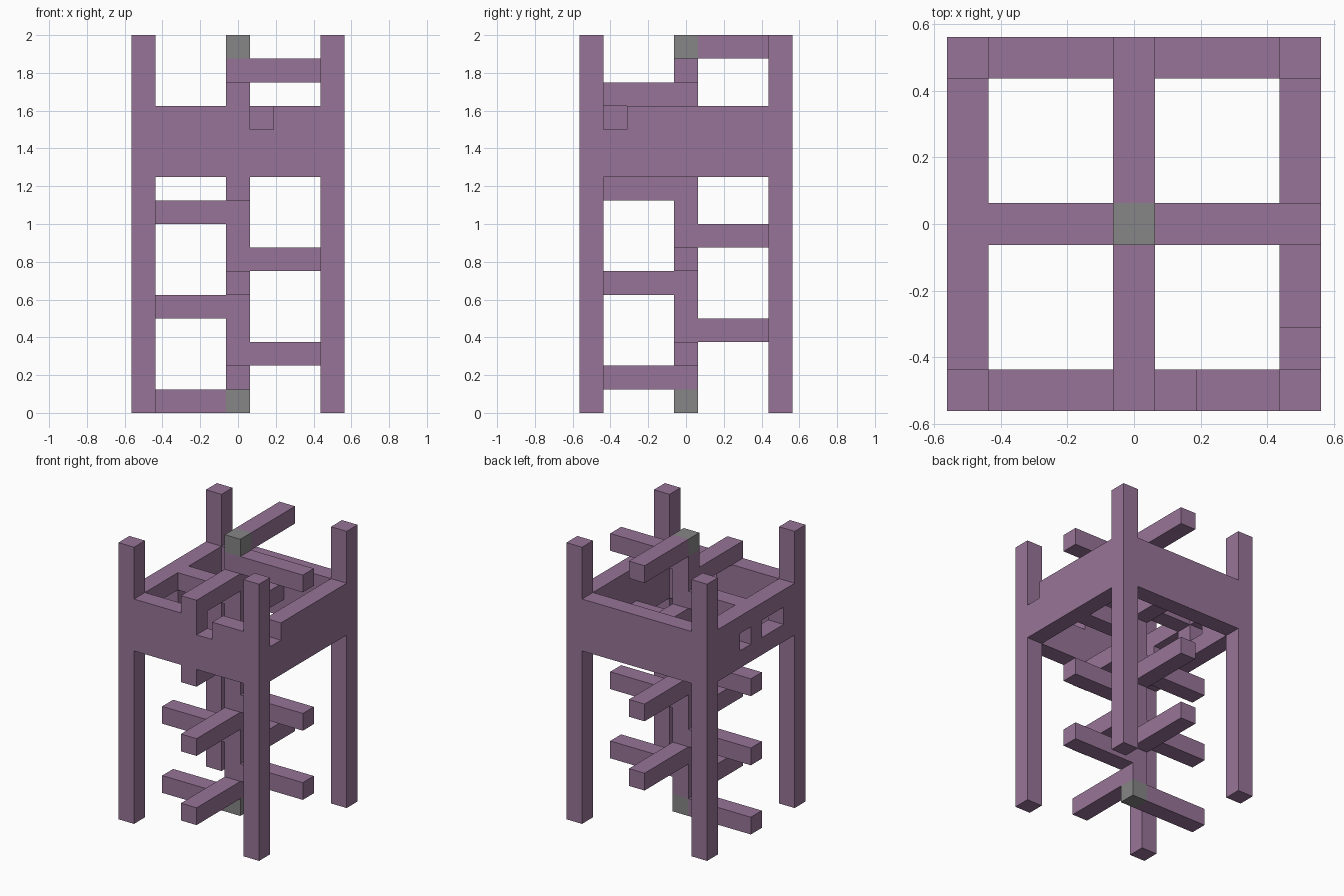
import bpy
from mathutils import Vector

CELL = 0.125          # everything sits on a 9 x 9 x 16 grid of cells
HALF = 4.5            # grid cells from the edge to the centre

if "Cube" in bpy.data.objects:
    bpy.data.objects.remove(bpy.data.objects["Cube"], do_unlink=True)


def make_material(name, rgb):
    mat = bpy.data.materials.new(name)
    mat.use_nodes = True
    mat.diffuse_color = (*rgb, 1)
    bsdf = next(n for n in mat.node_tree.nodes if n.type == 'BSDF_PRINCIPLED')
    bsdf.inputs["Base Color"].default_value = (*rgb, 1)
    bsdf.inputs["Roughness"].default_value = 0.9
    return mat


purple = make_material("muted_purple", (0.31, 0.175, 0.31))
grey = make_material("mid_grey", (0.24, 0.24, 0.24))


def box(name, low, high, mat=purple):
    """Box spanning two corners given in grid cells."""
    low, high = Vector(low), Vector(high)
    shift = Vector((HALF, HALF, 0))
    bpy.ops.mesh.primitive_cube_add(size=1)
    obj = bpy.context.object
    obj.name = obj.data.name = name
    size, centre = (high - low) * CELL, ((low + high) / 2 - shift) * CELL
    for v in obj.data.vertices:
        v.co = Vector(a * b for a, b in zip(v.co, size)) + centre
    obj.data.materials.append(mat)
    return obj


def cut(obj, low, high):
    """Cut a box-shaped opening out of a part."""
    cutter = box("opening_cutter", low, high)
    cutter.hide_render = True
    mod = obj.modifiers.new("opening", 'BOOLEAN')
    mod.operation, mod.solver, mod.object = 'DIFFERENCE', 'EXACT', cutter
    bpy.context.view_layer.objects.active = obj
    bpy.ops.object.modifier_apply(modifier=mod.name)
    bpy.data.objects.remove(cutter, do_unlink=True)


# Corner posts
for side, x in (("right", 0), ("left", 8)):
    for end, y in (("front", 0), ("back", 8)):
        box(f"{end}_{side}_post", (x, y, 0), (x + 1, y + 1, 16))

# Central column with grey end blocks
box("central_column", (4, 4, 1), (5, 5, 15))
box("column_foot", (4, 4, 0), (5, 5, 1), grey)
box("column_cap", (4, 4, 15), (5, 5, 16), grey)

# Spiral of arms, one per level, turning a quarter each time
middle = Vector((4.5, 4.5, 0))
turns = [(-1, 0), (0, -1), (1, 0), (0, 1)]
for level in range(16):
    d = Vector((*turns[level % 4], 0))
    reach = 3.5 if level in (10, 11, 12) else 4.5   # stop at the inside of the walls
    side = Vector((abs(d.y), abs(d.x), 0)) / 2
    a, b = middle + d * 0.5, middle + d * reach
    low = Vector(map(min, a, b)) - side + Vector((0, 0, level))
    high = Vector(map(max, a, b)) + side + Vector((0, 0, level + 1))
    box(f"spiral_arm_{level + 1}", low, high)

# Walls between the posts
front = box("front_wall", (1, 0, 10), (8, 1, 13))
box("back_wall", (1, 8, 10), (8, 9, 13))
left = box("left_wall", (8, 1, 10), (9, 8, 13))
right = box("right_wall", (0, 1, 10), (1, 8, 13))

# Notches in the top edge, and windows
cut(front, (5, -1, 12), (6, 2, 14))
cut(left, (7, 0, 12), (10, 2, 14))
cut(right, (-1, 2, 11), (2, 4, 12))
cut(right, (-1, 5, 11), (2, 6, 12))
